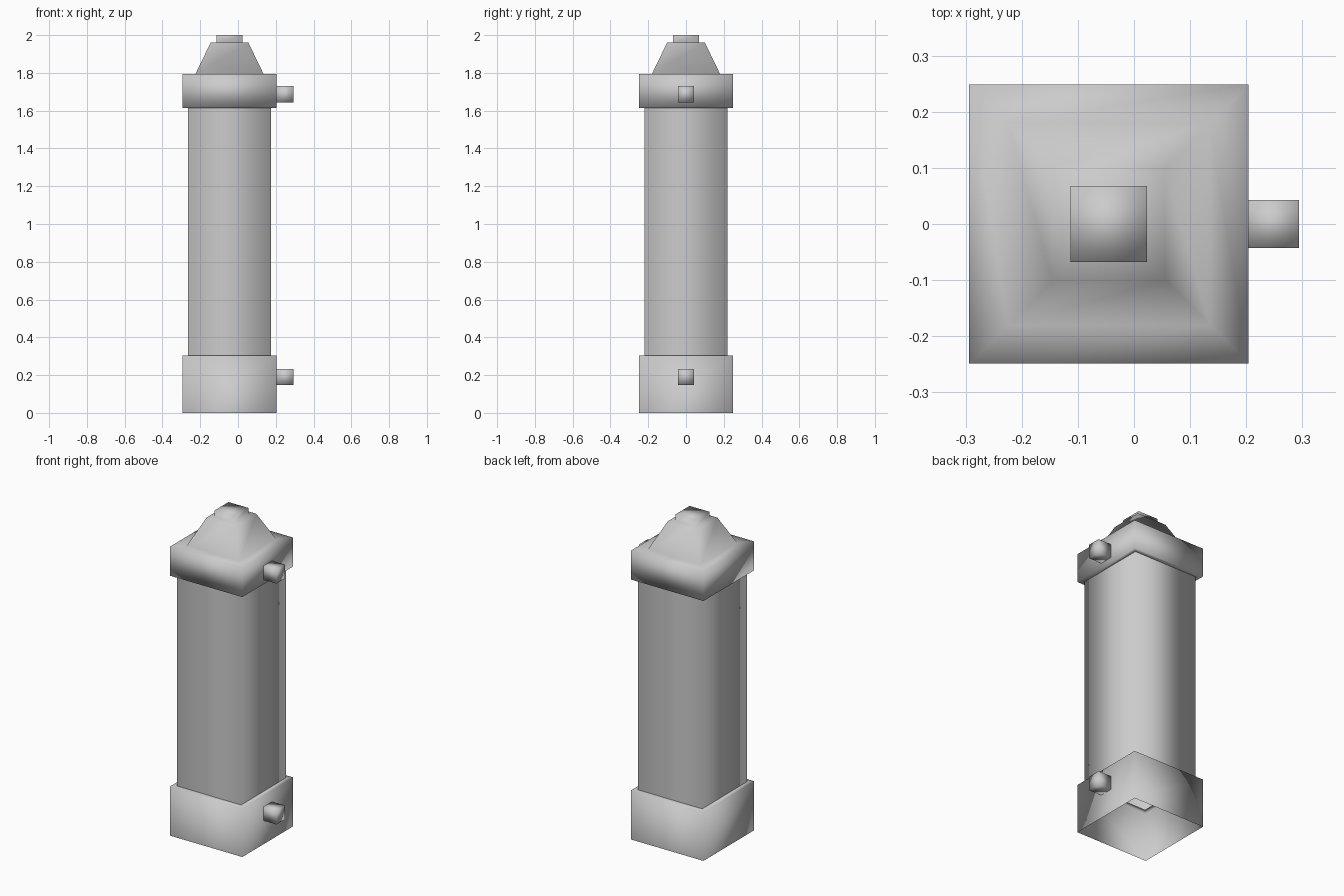
import bpy
import bmesh

cube = bpy.data.objects.get("Cube")
if cube:
    bpy.data.objects.remove(cube, do_unlink=True)

CENTRE_X = -0.045

grey = bpy.data.materials.new("plain grey")
grey.use_nodes = True
colour = (0.6, 0.6, 0.6, 1)
grey.diffuse_color = colour
grey.node_tree.nodes["Principled BSDF"].inputs["Base Color"].default_value = colour


def finish(name, bm):
    mesh = bpy.data.meshes.new(name)
    bm.to_mesh(mesh)
    bm.free()
    mesh.materials.append(grey)
    mesh.shade_smooth()
    obj = bpy.data.objects.new(name, mesh)
    bpy.context.collection.objects.link(obj)
    return obj


def square_shell(name, profile, close_top=False):
    """Skin square rings given as (half width, height), bottom to top."""
    bm = bmesh.new()
    corners = [(-1, -1), (1, -1), (1, 1), (-1, 1)]
    rings = [[bm.verts.new((CENTRE_X + sx * half, sy * half, z)) for sx, sy in corners]
             for half, z in profile]
    for low, high in zip(rings, rings[1:]):
        for i in range(4):
            j = (i + 1) % 4
            bm.faces.new((low[i], low[j], high[j], high[i]))
    if close_top:
        bm.faces.new(rings[-1])
    return finish(name, bm)


def peg(name, z):
    bm = bmesh.new()
    bmesh.ops.create_cube(bm, size=1)
    obj = finish(name, bm)
    obj.scale = (0.09, 0.085, 0.085)
    obj.location = (0.249, 0, z)


# Hollow base, open below, with a narrow ledge around the shaft
square_shell("base", [(0.249, 0), (0.249, 0.305), (0.22, 0.305)])

# Hollow square shaft
square_shell("shaft", [(0.22, 0.305), (0.22, 1.615)])

# Collar with sloping roof and small top block
square_shell("collar_and_roof", [(0.22, 1.615), (0.249, 1.615), (0.249, 1.795),
                                 (0.18, 1.795), (0.10, 1.96), (0.068, 1.96),
                                 (0.068, 2.0)], close_top=True)

# Side pegs
peg("upper_peg", 1.687)
peg("lower_peg", 0.19)
